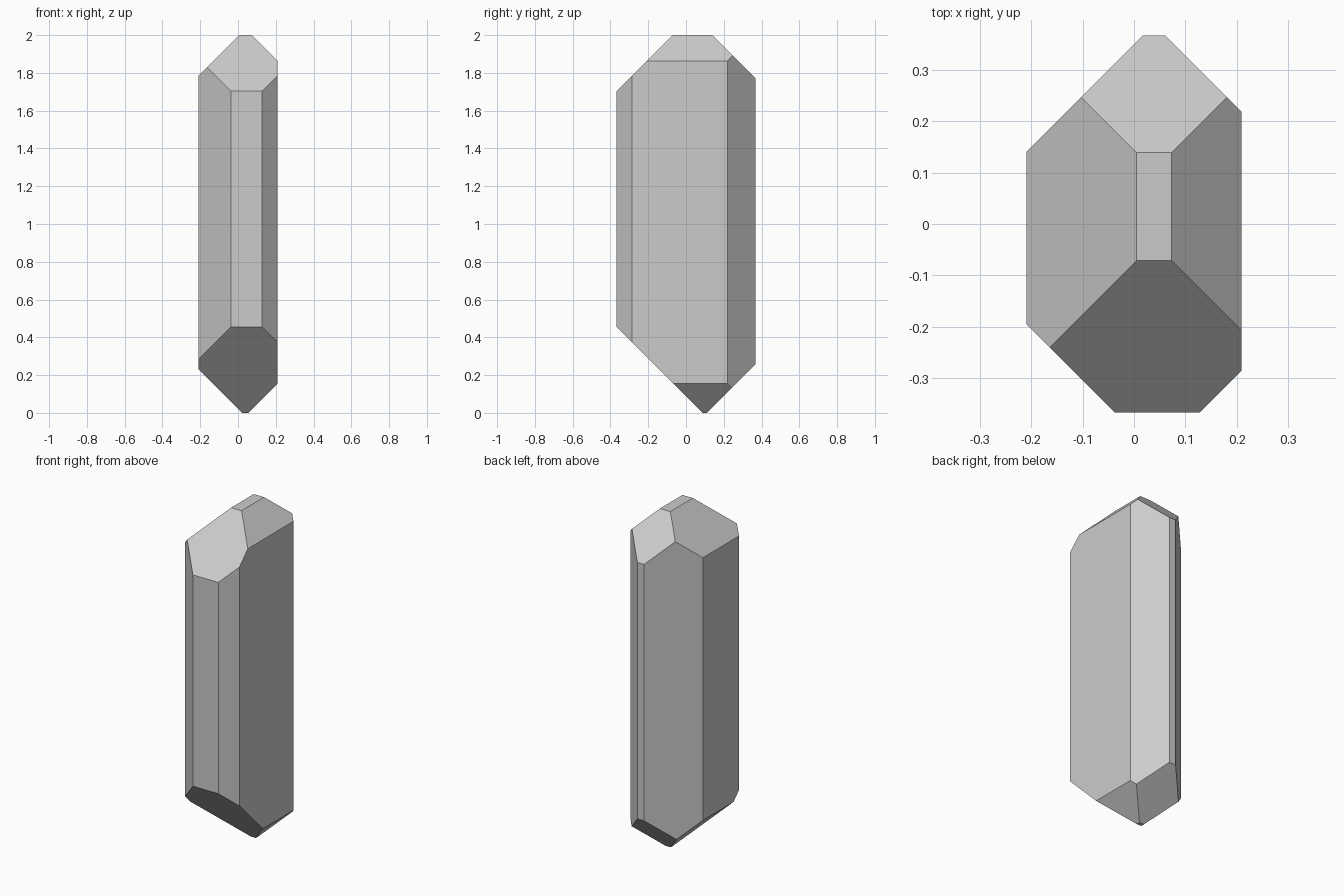
import bpy, bmesh
from mathutils import Vector

if "Cube" in bpy.data.objects:
    bpy.data.objects.remove(bpy.data.objects["Cube"])

# Crystal block: a box whose twelve edges are each cut at 45 degrees
HALF_X, HALF_Y, HEIGHT = 0.2095, 0.367, 2.0

bm = bmesh.new()
bmesh.ops.create_cube(bm, size=1)
for v in bm.verts:
    v.co = Vector((v.co.x * 2 * HALF_X, v.co.y * 2 * HALF_Y, (v.co.z + 0.5) * HEIGHT))

# Each cut keeps the points where normal . p <= limit
cuts = [
    # upright edges
    ((1, 1, 0), 0.428), ((1, -1, 0), 0.495), ((-1, 1, 0), 0.350), ((-1, -1, 0), 0.405),
    # top edges
    ((1, 0, 1), 2.073), ((-1, 0, 1), 1.995), ((0, 1, 1), 2.139), ((0, -1, 1), 2.071),
    # bottom edges
    ((1, 0, -1), 0.055), ((-1, 0, -1), -0.023), ((0, 1, -1), 0.111), ((0, -1, -1), -0.088),
]


def slice_off(normal, limit):
    n = Vector(normal)
    geom = bm.verts[:] + bm.edges[:] + bm.faces[:]
    cut = bmesh.ops.bisect_plane(bm, geom=geom, dist=1e-6, plane_co=n * limit / n.length_squared,
                                 plane_no=n.normalized(), clear_outer=True)
    rim = [e for e in cut["geom_cut"] if isinstance(e, bmesh.types.BMEdge)]
    bmesh.ops.contextual_create(bm, geom=rim)


for normal, limit in cuts:
    slice_off(normal, limit)
bmesh.ops.recalc_face_normals(bm, faces=bm.faces[:])

mesh = bpy.data.meshes.new("crystal")
bm.to_mesh(mesh)
bm.free()
bpy.context.collection.objects.link(bpy.data.objects.new("crystal", mesh))
